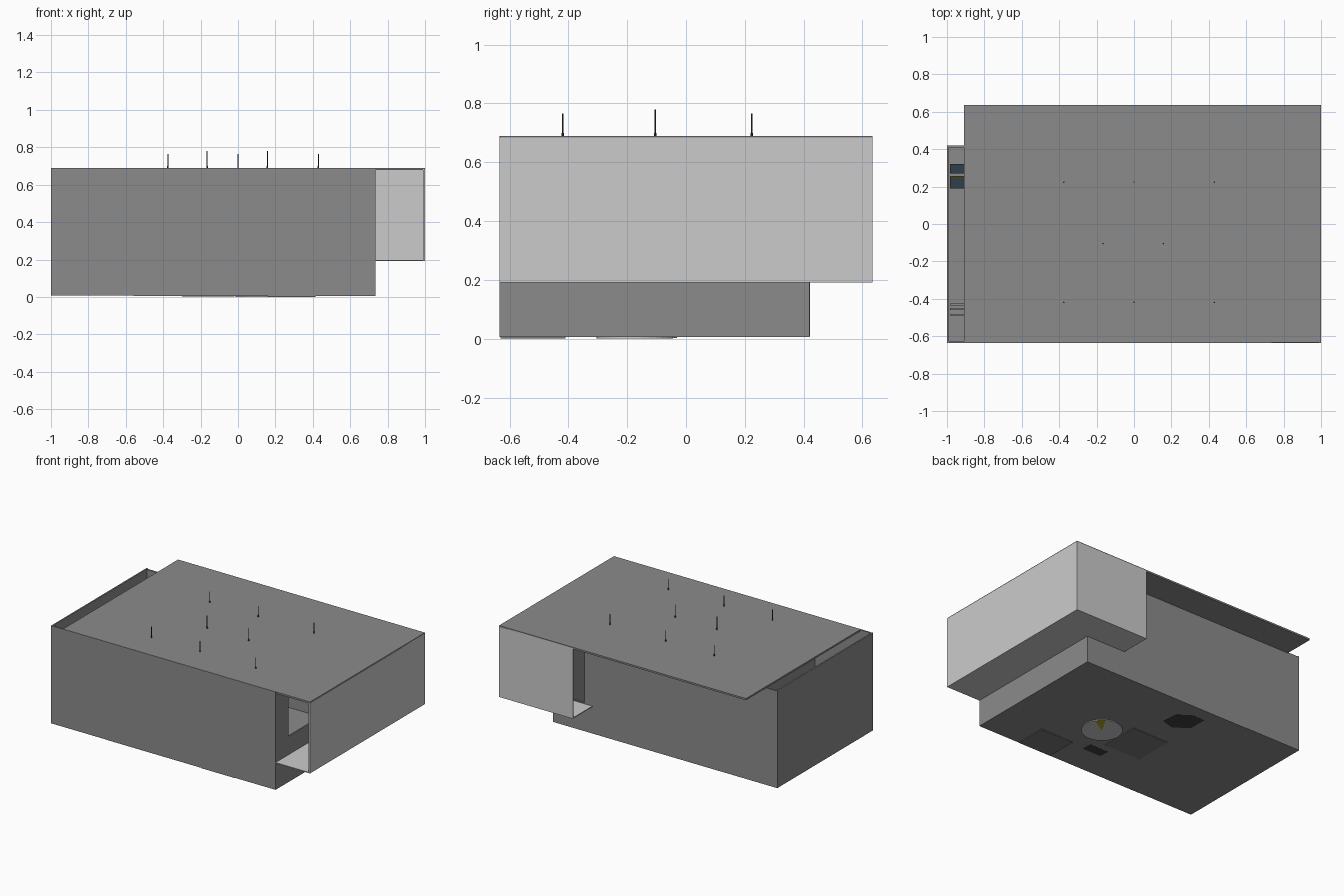
import bpy, bmesh, math

if "Cube" in bpy.data.objects:
    bpy.data.objects.remove(bpy.data.objects["Cube"])


def material(name, rgb):
    m = bpy.data.materials.new(name)
    m.diffuse_color = (*rgb, 1)
    m.use_nodes = True
    m.node_tree.nodes["Principled BSDF"].inputs["Base Color"].default_value = m.diffuse_color
    return m


WALL = material("wall_grey", (0.26, 0.26, 0.26))
PALE = material("gallery_grey", (0.54, 0.54, 0.54))
DARK = material("dark", (0.05, 0.05, 0.05))
BLUE = material("slate_blue", (0.03, 0.05, 0.07))
YELLOW = material("yellow", (0.45, 0.36, 0.02))
RUG = material("rug_grey", (0.19, 0.19, 0.19))


def finish(bm, name, mat):
    bmesh.ops.recalc_face_normals(bm, faces=bm.faces)
    me = bpy.data.meshes.new(name)
    bm.to_mesh(me)
    bm.free()
    ob = bpy.data.objects.new(name, me)
    bpy.context.collection.objects.link(ob)
    if mat:
        me.materials.append(mat)
    return ob


def box(name, x, y, z, mat=WALL):
    bm = bmesh.new()
    bmesh.ops.create_cube(bm, size=1)
    for v in bm.verts:
        v.co = [r[0] + (c + 0.5) * (r[1] - r[0]) for c, r in zip(v.co, (x, y, z))]
    return finish(bm, name, mat)


def slab(name, pts, z0, z1, mat=None):
    bm = bmesh.new()
    f = bm.faces.new([bm.verts.new((x, y, z0)) for x, y in pts])
    ext = bmesh.ops.extrude_face_region(bm, geom=[f])
    for v in ext["geom"]:
        if isinstance(v, bmesh.types.BMVert):
            v.co.z = z1
    return finish(bm, name, mat)


def wall_with_opening(name, axis, span, depth, z, hole, hole_z):
    # four bands around a rectangular opening
    parts = [((span[0], hole[0]), z), ((hole[1], span[1]), z),
             (hole, (z[0], hole_z[0])), (hole, (hole_z[1], z[1]))]
    for i, (s, h) in enumerate(parts):
        x, y = (s, depth) if axis == "x" else (depth, s)
        box(f"{name}_{i + 1}", x, y, h)


T = 0.01
ROOM_X, ROOM_Y, H, TOP = 0.735, 0.42, 0.684, 0.689
SEAM = -0.56

# room floors, split at the partition
box("main_floor", (SEAM, ROOM_X), (-0.635, ROOM_Y), (0.006, 0.014))
box("side_floor", (-1, SEAM), (-0.635, ROOM_Y), (0.007, 0.014))

# outer walls
box("front_wall", (-1, ROOM_X), (-0.635, -0.625), (0.007, TOP))
box("left_wall", (-1, -1 + T), (-0.635, ROOM_Y), (0.007, TOP))
box("side_back_wall", (-1, SEAM), (ROOM_Y - T, ROOM_Y + 0.001), (0.007, H))
wall_with_opening("back_wall", "x", (SEAM, ROOM_X), (ROOM_Y - T, ROOM_Y),
                  (0.006, H), (0.49, 0.68), (0.205, 0.56))
wall_with_opening("right_wall", "y", (-0.635, ROOM_Y), (ROOM_X - T, ROOM_X),
                  (0.006, H), (-0.49, -0.15), (0.325, 0.59))
box("partition", (SEAM, SEAM + T), (-0.625, 0.1), (0.014, 0.5))

# L-shaped outer gallery
slab("gallery_floor", [(ROOM_X, -0.635), (1, -0.635), (1, 0.635), (0.43, 0.635),
                       (0.43, ROOM_Y), (ROOM_X, ROOM_Y)], 0.191, 0.197, PALE)
box("gallery_side_wall", (1 - T, 1), (-0.635, 0.635), (0.191, H), PALE)
box("gallery_back_wall", (0.43, 1), (0.635 - T, 0.635), (0.191, H), PALE)

# roof slab, leaving a gap on the left
box("roof", (-0.908, 1), (-0.633, 0.635), (0.678, 0.69))

# lamp rods through the roof
rods = [(x, y, 0.765) for x in (-0.375, 0, 0.43) for y in (-0.419, 0.224)]
rods += [(-0.165, -0.105, 0.78), (0.157, -0.105, 0.78)]
for i, (x, y, top) in enumerate(rods):
    for part, r, z0, z1 in (("rod", 0.0025, 0.6, top), ("sleeve", 0.004, 0.69, 0.7)):
        ring = [(x + r * math.cos(a * math.pi / 4), y + r * math.sin(a * math.pi / 4))
                for a in range(8)]
        slab(f"lamp_{part}_{i + 1}", ring, z0, z1, DARK)

# rugs reaching just below the floor
box("square_rug", (-0.30, -0.02), (-0.305, -0.03), (0.002, 0.017), RUG)
box("front_rug", (0.16, 0.415), (-0.63, -0.41), (0.001, 0.017), RUG)
box("small_mat", (-0.09, 0.055), (-0.435, -0.365), (0.005, 0.017), DARK)
slab("hide_rug", [(-0.11, 0.155), (-0.2, 0.13), (-0.3, 0.2), (-0.3, 0.327),
                  (-0.2, 0.33), (-0.12, 0.27)], 0.005, 0.017, DARK)
C = (0.116, -0.175)
slab("round_rug", [(C[0] + 0.13 * math.cos(a * math.tau / 32),
                    C[1] + 0.13 * math.sin(a * math.tau / 32)) for a in range(32)], 0.001, 0.017)
slab("rug_wedge", [C] + [(C[0] + 0.128 * math.cos(math.radians(a)),
                          C[1] + 0.128 * math.sin(math.radians(a)))
                   for a in (30, 40, 50, 60)], 0, 0.018, YELLOW)

# furniture glimpsed through the roof gap
box("bench_seat", (-0.985, -0.85), (0.19, 0.25), (0.014, 0.16), BLUE)
box("bench_back", (-0.985, -0.85), (0.27, 0.32), (0.014, 0.22), BLUE)
box("bench_trim", (-0.985, -0.85), (0.25, 0.256), (0.014, 0.17), YELLOW)
for i, y in enumerate((-0.49, -0.46, -0.435)):
    box(f"shelf_{i + 1}", (-0.985, -0.65), (y, y + 0.01), (0.014, 0.3))
